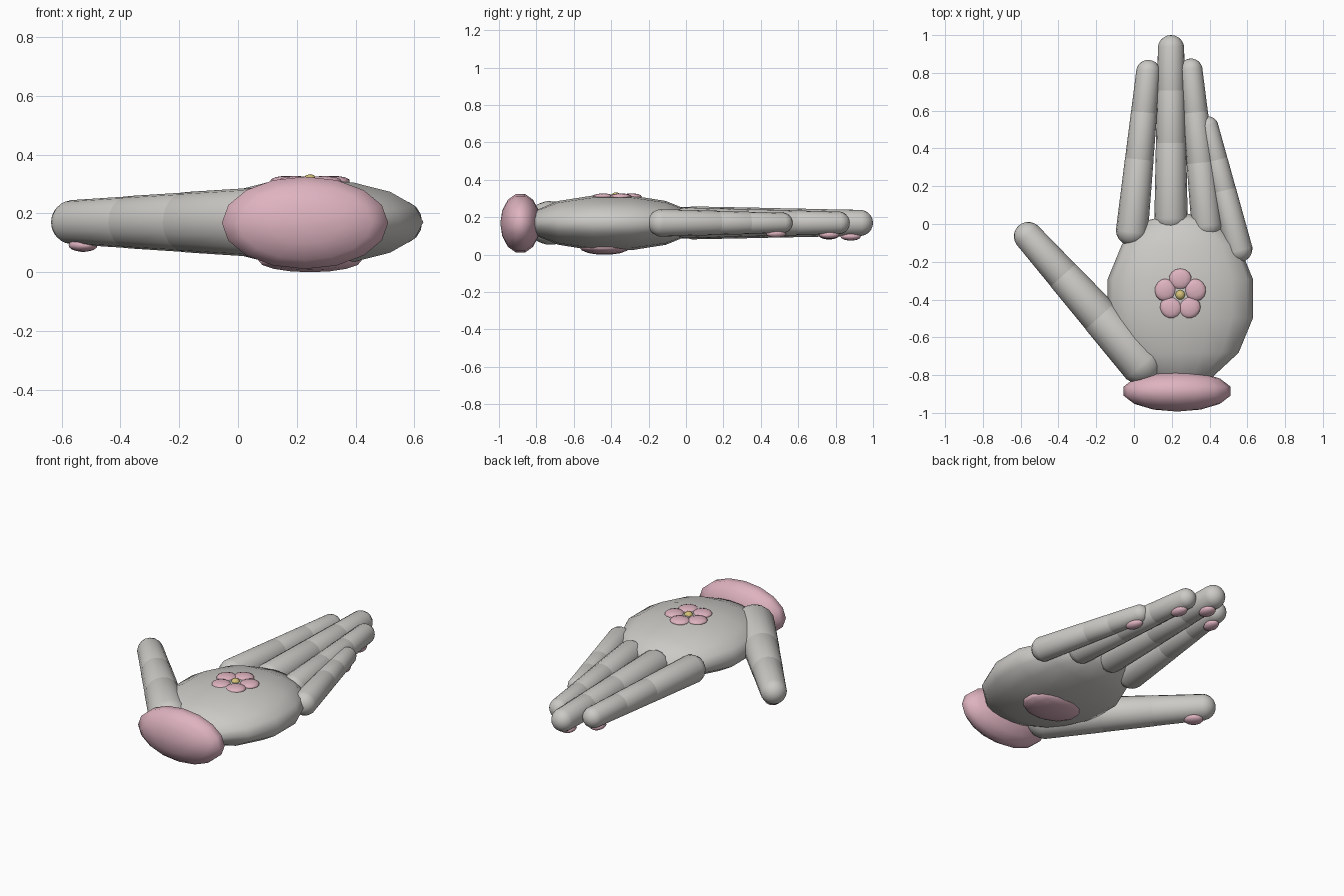
import bpy, bmesh, math
from mathutils import Vector, Matrix

cube = bpy.data.objects.get("Cube")
if cube:
    bpy.data.objects.remove(cube)

MID = 0.17  # height of the hand's centre plane


def material(name, colour):
    m = bpy.data.materials.new(name)
    m.use_nodes = True
    m.diffuse_color = (*colour, 1)
    bsdf = m.node_tree.nodes["Principled BSDF"]
    bsdf.inputs["Base Color"].default_value = (*colour, 1)
    bsdf.inputs["Roughness"].default_value = 0.7
    return m


grey = material("warm grey", (0.60, 0.59, 0.565))
pink = material("soft pink", (0.73, 0.45, 0.525))
gold = material("pale gold", (0.66, 0.53, 0.19))


def add_object(name, bm, mat):
    mesh = bpy.data.meshes.new(name)
    for f in bm.faces:
        f.smooth = True
    bm.to_mesh(mesh)
    bm.free()
    mesh.materials.append(mat)
    obj = bpy.data.objects.new(name, mesh)
    bpy.context.collection.objects.link(obj)
    return obj


def ellipsoid(name, centre, radii, mat, turn=0.0, segments=16, rings=7):
    """Ellipsoid with its poles along its own y axis, turned about z."""
    bm = bmesh.new()
    bmesh.ops.create_uvsphere(bm, u_segments=segments, v_segments=rings, radius=1)
    bm.transform(Matrix.Translation(centre) @ Matrix.Rotation(turn, 4, 'Z')
                 @ Matrix.Diagonal((*radii, 1)) @ Matrix.Rotation(math.pi / 2, 4, 'X'))
    return add_object(name, bm, mat)


def finger(name, base, tip, r_base, r_tip, joints, nail_back):
    """Three tapered capsules in a row and a nail under the tip."""
    base, tip = Vector((*base, MID)), Vector((*tip, MID))
    axis = (tip - base).normalized()
    stops = [0.0, *joints, 1.0]
    bm = bmesh.new()
    for a, b in zip(stops, stops[1:]):
        start, end = base.lerp(tip, a), base.lerp(tip, b)
        ra, rb = (r_base + (r_tip - r_base) * t for t in (a, b))
        made = bmesh.ops.create_uvsphere(bm, u_segments=16, v_segments=11, radius=1)
        place = Matrix.Translation(start) @ axis.to_track_quat('Z', 'Y').to_matrix().to_4x4()
        for v in made["verts"]:
            if v.co.z > 0:
                v.co = v.co * rb + Vector((0, 0, (end - start).length))
            else:
                v.co = v.co * ra
            v.co = place @ v.co
    add_object(name, bm, grey)
    # nail
    spot = tip - axis * nail_back
    spot.z = MID - r_tip - 0.002
    ellipsoid(name + "_nail", spot, (0.6 * r_tip, 0.055, 0.023), pink,
              turn=math.atan2(-axis.x, axis.y), segments=12)


# palm and wrist cuff
ellipsoid("palm", (0.245, -0.395, MID), (0.395, 0.46, 0.15), grey)
ellipsoid("wrist_cuff", (0.228, -0.885, MID - 0.002), (0.29, 0.108, 0.161), pink)

# fingers
finger("index_finger", (-0.01, -0.03), (0.075, 0.805), 0.086, 0.064, (0.43, 0.73), 0.04)
finger("middle_finger", (0.196, 0.043), (0.196, 0.93), 0.089, 0.070, (0.42, 0.735), 0.05)
finger("ring_finger", (0.385, 0.003), (0.302, 0.815), 0.083, 0.061, (0.38, 0.71), 0.05)
finger("little_finger", (0.553, -0.13), (0.392, 0.515), 0.074, 0.055, (0.46, 0.71), 0.035)
finger("thumb", (0.035, -0.73), (-0.56, -0.065), 0.118, 0.076, (0.34, 0.67), 0.05)

# pad on the underside
ellipsoid("underside_pad", (0.245, -0.435, 0.040), (0.18, 0.135, 0.041), pink)

# flower on the upper side
FLOWER = Vector((0.245, -0.375, 0.310))
for i in range(5):
    angle = math.tau * i / 5
    offset = Vector((-math.sin(angle), math.cos(angle), 0)) * 0.084
    ellipsoid(f"petal_{i + 1}", FLOWER + offset, (0.06, 0.055, 0.018), pink,
              turn=angle, segments=12)
ellipsoid("flower_centre", FLOWER, (0.026, 0.026, 0.024), gold, segments=12)
